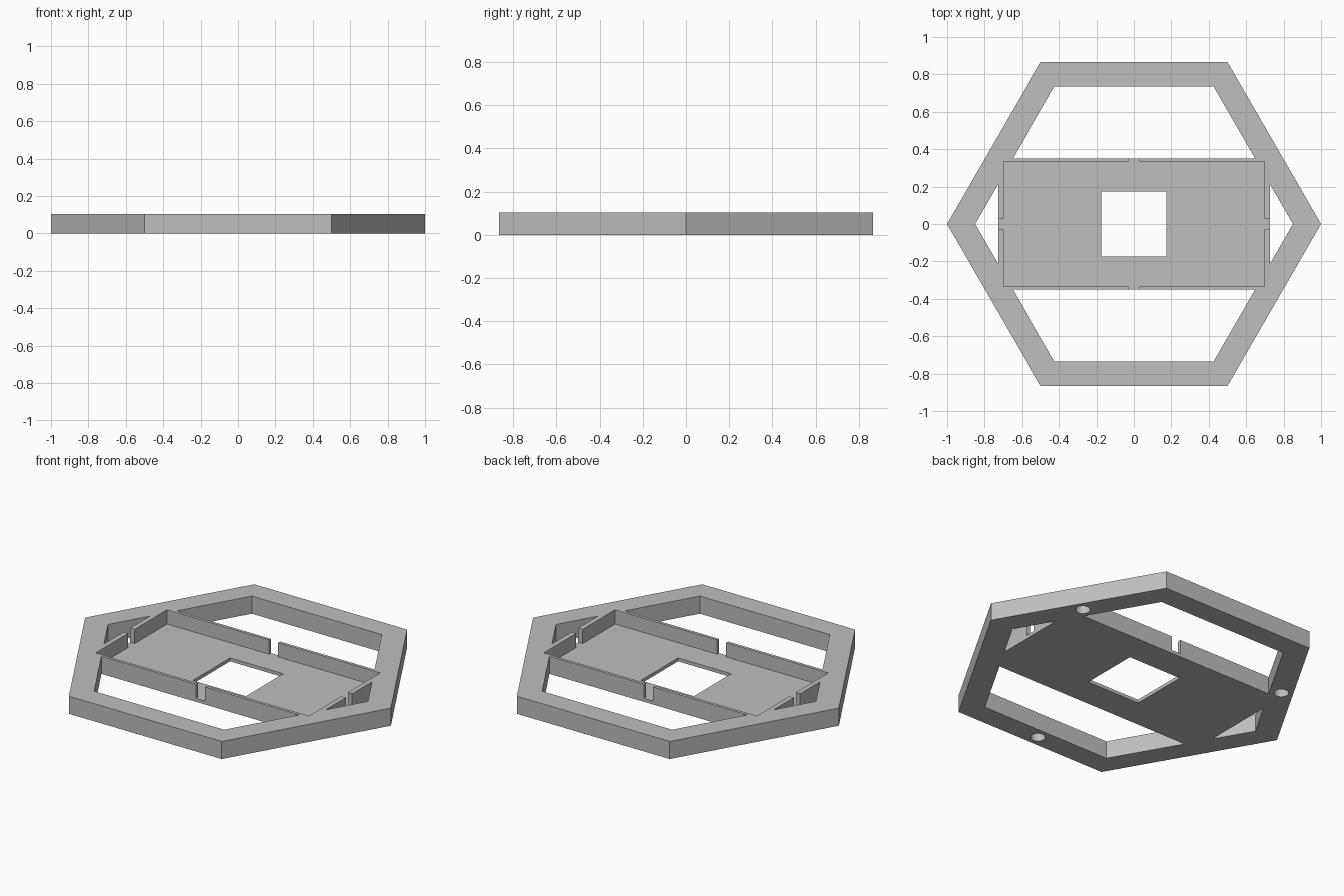
import bpy, bmesh
from math import cos, sin, radians

cube = bpy.data.objects.get("Cube")
if cube:
    bpy.data.objects.remove(cube, do_unlink=True)

HEIGHT, FLOOR = 0.104, 0.02     # overall height, tray floor thickness
OUT_X, OUT_Y = 0.726, 0.351     # tray outside half size
IN_X, IN_Y = 0.697, 0.333       # tray pocket half size
SLOT = 0.03                     # half width of the wall slots

grey = bpy.data.materials.new("plain grey")
grey.use_nodes = True
colour = (0.52, 0.52, 0.52, 1)
grey.diffuse_color = colour
grey.node_tree.nodes["Principled BSDF"].inputs["Base Color"].default_value = colour


def prism(name, points, z0, z1):
    """Extrude a counter-clockwise outline from z0 to z1."""
    bm = bmesh.new()
    face = bm.faces.new([bm.verts.new((x, y, z0)) for x, y in points])
    top = bmesh.ops.extrude_face_region(bm, geom=[face])["geom"]
    for v in top:
        if isinstance(v, bmesh.types.BMVert):
            v.co.z = z1
    bmesh.ops.recalc_face_normals(bm, faces=bm.faces)
    mesh = bpy.data.meshes.new(name)
    bm.to_mesh(mesh)
    bm.free()
    mesh.materials.append(grey)
    obj = bpy.data.objects.new(name, mesh)
    bpy.context.collection.objects.link(obj)
    return obj


def ngon(sides, radius, cx=0, cy=0):
    angles = [radians(360 * i / sides) for i in range(sides)]
    return [(cx + radius * cos(a), cy + radius * sin(a)) for a in angles]


def rectangle(x, y):
    return [(-x, -y), (x, -y), (x, y), (-x, y)]


def cut(target, cutter):
    """Subtract the cutter and discard it."""
    cutter.hide_render = True
    mod = target.modifiers.new("cut", "BOOLEAN")
    mod.operation, mod.solver, mod.object = "DIFFERENCE", "EXACT", cutter
    bpy.context.view_layer.objects.active = target
    bpy.ops.object.modifier_apply(modifier=mod.name)
    bpy.data.objects.remove(cutter, do_unlink=True)


# Hexagonal frame, opened up everywhere except across the tray
frame = prism("hexagonal_frame_with_tray", ngon(6, 1), 0, HEIGHT)
opening = prism("opening_cutter", ngon(6, 0.85), -0.1, 0.2)
cut(opening, prism("tray_block", rectangle(OUT_X, OUT_Y), -0.2, 0.3))
cut(frame, opening)

# Tray pocket with a slot through the middle of each wall
quarter = [(OUT_X + 0.01, SLOT), (IN_X, SLOT), (IN_X, IN_Y),
           (SLOT, IN_Y), (SLOT, OUT_Y + 0.01)]
half = quarter + [(-x, y) for x, y in reversed(quarter)]
outline = half + [(-x, -y) for x, y in half]
cut(frame, prism("pocket_cutter", outline, FLOOR, 0.2))

# Square window in the tray floor
cut(frame, prism("window_cutter", rectangle(0.174, 0.174), -0.1, 0.2))

# Three blind round holes under alternate sides of the frame
for angle in (30, 150, 270):
    a = radians(angle)
    hole = ngon(32, 0.04, 0.801 * cos(a), 0.801 * sin(a))
    cut(frame, prism("hole_cutter", hole, -0.1, 0.06))
